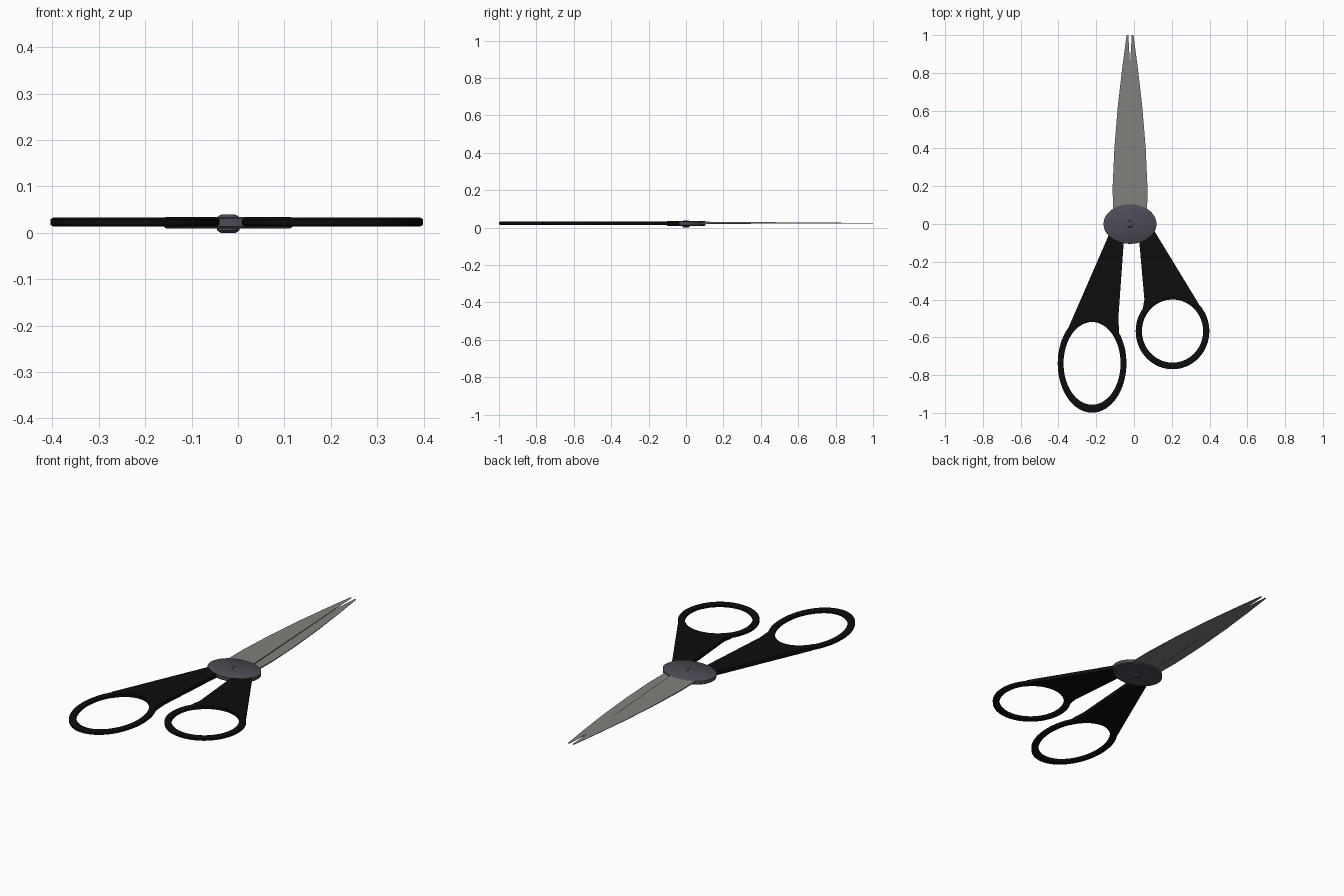
import bpy, bmesh
from math import cos, sin, pi, radians
from mathutils import Vector

if "Cube" in bpy.data.objects:
    bpy.data.objects.remove(bpy.data.objects["Cube"])

PX = -0.021   # x of the pivot and blade axis


def material(name, rgb):
    m = bpy.data.materials.new(name)
    m.diffuse_color = (*rgb, 1)
    m.use_nodes = True
    m.node_tree.nodes["Principled BSDF"].inputs["Base Color"].default_value = m.diffuse_color
    return m


BLACK = material("black_plastic", (0.004, 0.004, 0.004))
STEEL = material("steel", (0.21, 0.22, 0.2))
DARK = material("dark_metal", (0.075, 0.07, 0.09))


def finish(name, bm, mat):
    bmesh.ops.recalc_face_normals(bm, faces=bm.faces[:])
    me = bpy.data.meshes.new(name)
    bm.to_mesh(me)
    bm.free()
    me.materials.append(mat)
    ob = bpy.data.objects.new(name, me)
    bpy.context.collection.objects.link(ob)
    bpy.ops.object.select_all(action='DESELECT')
    ob.select_set(True)
    bpy.context.view_layer.objects.active = ob
    bpy.ops.object.shade_smooth_by_angle(angle=radians(35))
    return ob


def plate(name, outline, z_range, mat):
    """Flat outline extruded between heights; z_range(y) gives (bottom, top)."""
    bm = bmesh.new()
    low = [bm.verts.new((x, y, z_range(y)[0])) for x, y in outline]
    top = [bm.verts.new((x, y, z_range(y)[1])) for x, y in outline]
    bm.faces.new(low)
    bm.faces.new(top)
    n = len(outline)
    for i in range(n):
        j = (i + 1) % n
        bm.faces.new((low[i], low[j], top[j], top[i]))
    bmesh.ops.triangulate(bm, faces=[f for f in bm.faces if len(f.verts) > 4])
    return finish(name, bm, mat)


def ring_stack(name, rows, mat, n=64, closed=False, cap=False):
    """Join horizontal ellipses (cx, cy, rx, ry, z) into one surface."""
    bm = bmesh.new()
    loops = [[bm.verts.new((cx + rx * cos(2 * pi * i / n),
                            cy + ry * sin(2 * pi * i / n), z)) for i in range(n)]
             for cx, cy, rx, ry, z in rows]
    pairs = list(zip(loops, loops[1:])) + ([(loops[-1], loops[0])] if closed else [])
    for a, b in pairs:
        for i in range(n):
            j = (i + 1) % n
            bm.faces.new((a[i], a[j], b[j], b[i]))
    if cap:
        bm.faces.new(loops[0])
        bm.faces.new(loops[-1])
    return finish(name, bm, mat)


# Blades: two mirrored, tapering plates lying on each other
half = [(-0.09, 0.0), (-0.092, 0.2), (-0.083, 0.4), (-0.065, 0.62), (-0.042, 0.82),
        (-0.018, 1.0), (-0.009, 1.0), (0.0, 0.84), (0.05, 0.0)]


def blade_z(lo, hi):
    return lambda y: tuple(0.0225 + (z - 0.0225) * (1 - 0.8 * y) for z in (lo, hi))


plate("left_blade", [(PX + x, y) for x, y in half], blade_z(0.026, 0.032), STEEL)
plate("right_blade", [(PX - x, y) for x, y in half], blade_z(0.0195, 0.026), STEEL)


# Handles: rounded finger ring plus a flat neck hugging its upper rim
def handle(side, cx, cy, hole, width, neck_outer, neck_inner, a0, a1):
    rx, ry = hole[0] + width[0] / 2, hole[1] + width[1] / 2
    rows = []
    for k in range(12):
        t = 2 * pi * k / 12
        u = max(-1, min(1, 1.2 * cos(t)))
        rows.append((cx, cy, rx + u * width[0] / 2, ry + u * width[1] / 2,
                     0.0232 + 0.0098 * max(-1, min(1, 1.2 * sin(t)))))
    ring_stack(side + "_finger_ring", rows, BLACK, closed=True)
    arc = []
    for i in range(25):
        a = radians(a0 + (a1 - a0) * i / 24)
        arc.append((cx + (hole[0] + 0.004) * cos(a), cy + (hole[1] + 0.004) * sin(a)))
    plate(side + "_handle_neck", neck_outer + arc + neck_inner,
          lambda y: (0.0135, 0.033), BLACK)


handle("left", -0.222, -0.738, (0.151, 0.219), (0.031, 0.042),
       [(-0.1, 0.02), (-0.145, -0.085), (-0.352, -0.56)],
       [(-0.078, -0.58), (-0.083, -0.5), (-0.055, -0.105), (-0.045, 0.02)], 138, 35)
handle("right", 0.204, -0.567, (0.162, 0.167), (0.033, 0.035),
       [(0.075, 0.02), (0.125, -0.065), (0.35, -0.435)],
       [(0.046, -0.45), (0.055, -0.4), (0.029, -0.105), (0.02, 0.02)], 40, 142)

# Oval pivot disc with softened rim, and the rivet through it
ring_stack("pivot_disc", [(PX, 0, 0.134, 0.1, 0.0095), (PX, 0, 0.14, 0.105, 0.014),
                          (PX, 0, 0.14, 0.105, 0.031), (PX, 0, 0.134, 0.1, 0.0345)],
           DARK, cap=True)
ring_stack("rivet", [(PX, 0, 0.016, 0.013, 0.0), (PX, 0, 0.024, 0.019, 0.005),
                     (PX, 0, 0.024, 0.019, 0.034), (PX, 0, 0.016, 0.013, 0.039)],
           DARK, n=32, cap=True)
